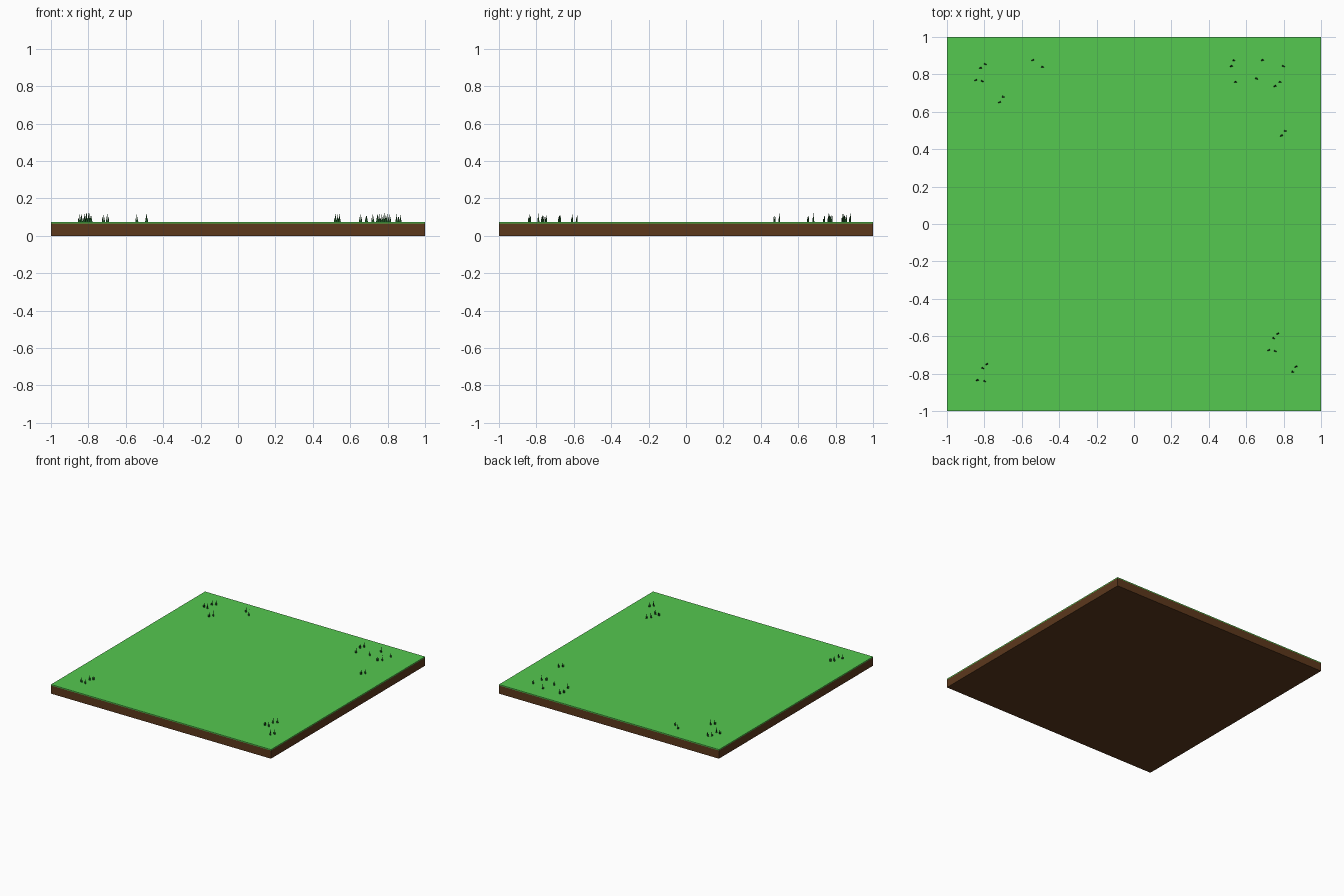
import bpy, bmesh, math
from mathutils import Vector

if "Cube" in bpy.data.objects:
    bpy.data.objects.remove(bpy.data.objects["Cube"])


def material(name, rgb):
    m = bpy.data.materials.new(name)
    m.diffuse_color = (*rgb, 1)
    m.use_nodes = True
    m.node_tree.nodes["Principled BSDF"].inputs["Base Color"].default_value = m.diffuse_color
    return m


def slab(name, z0, z1, mat):
    bpy.ops.mesh.primitive_cube_add(size=2, location=(0, 0, (z0 + z1) / 2))
    ob = bpy.context.object
    ob.name = name
    ob.scale.z = (z1 - z0) / 2
    bpy.ops.object.transform_apply(location=True, scale=True)
    ob.data.materials.append(mat)


def blade(bm, x, y, height, radius, lean):
    # tapered three-sided blade with a leaning tip
    base = Vector((x, y, TOP - 0.002))
    ring = [bm.verts.new(base + Vector((radius * math.cos(a), radius * math.sin(a), 0)))
            for a in (math.radians(90 + 120 * i) for i in range(3))]
    tip = bm.verts.new(base + Vector((lean[0], lean[1], height + 0.002)))
    for i in range(3):
        bm.faces.new((ring[i], ring[(i + 1) % 3], tip))
    bm.faces.new(ring[::-1])


TOP = 0.075
SOIL = 0.067
slab("soil_block", 0, SOIL, material("soil", (0.107, 0.040, 0.012)))
slab("grass_layer", SOIL, TOP, material("grass", (0.09, 0.58, 0.08)))

# grass tufts, grouped by corner
tufts = {
    "back_left": [(-.845, .77), (-.813, .765), (-.82, .835), (-.797, .855),
                  (-.717, .652), (-.70, .68), (-.54, .877), (-.49, .84)],
    "back_right": [(.522, .845), (.533, .875), (.543, .76), (.653, .778), (.688, .877),
                   (.797, .845), (.755, .738), (.78, .76), (.79, .473), (.808, .498)],
    "front_right": [(.77, -.585), (.745, -.61), (.722, -.674), (.754, -.679),
                    (.868, -.762), (.848, -.79)],
    "front_left": [(-.785, -.749), (-.81, -.77), (-.836, -.834), (-.80, -.84)],
}
blade_mat = material("grass_blade", (0.012, 0.075, 0.016))
for corner, spots in tufts.items():
    bm = bmesh.new()
    for i, (x, y) in enumerate(spots):
        s = 1 if i % 2 else -1
        blade(bm, x - 0.002 * s, y, 0.047 if i % 2 else 0.042, 0.006, (0.004 * s, 0.003))
        blade(bm, x + 0.005 * s, y - 0.002, 0.026, 0.005, (0.004 * s, -0.002))
    me = bpy.data.meshes.new("grass_blades_" + corner)
    bm.to_mesh(me)
    bm.free()
    me.materials.append(blade_mat)
    bpy.context.collection.objects.link(bpy.data.objects.new(me.name, me))
